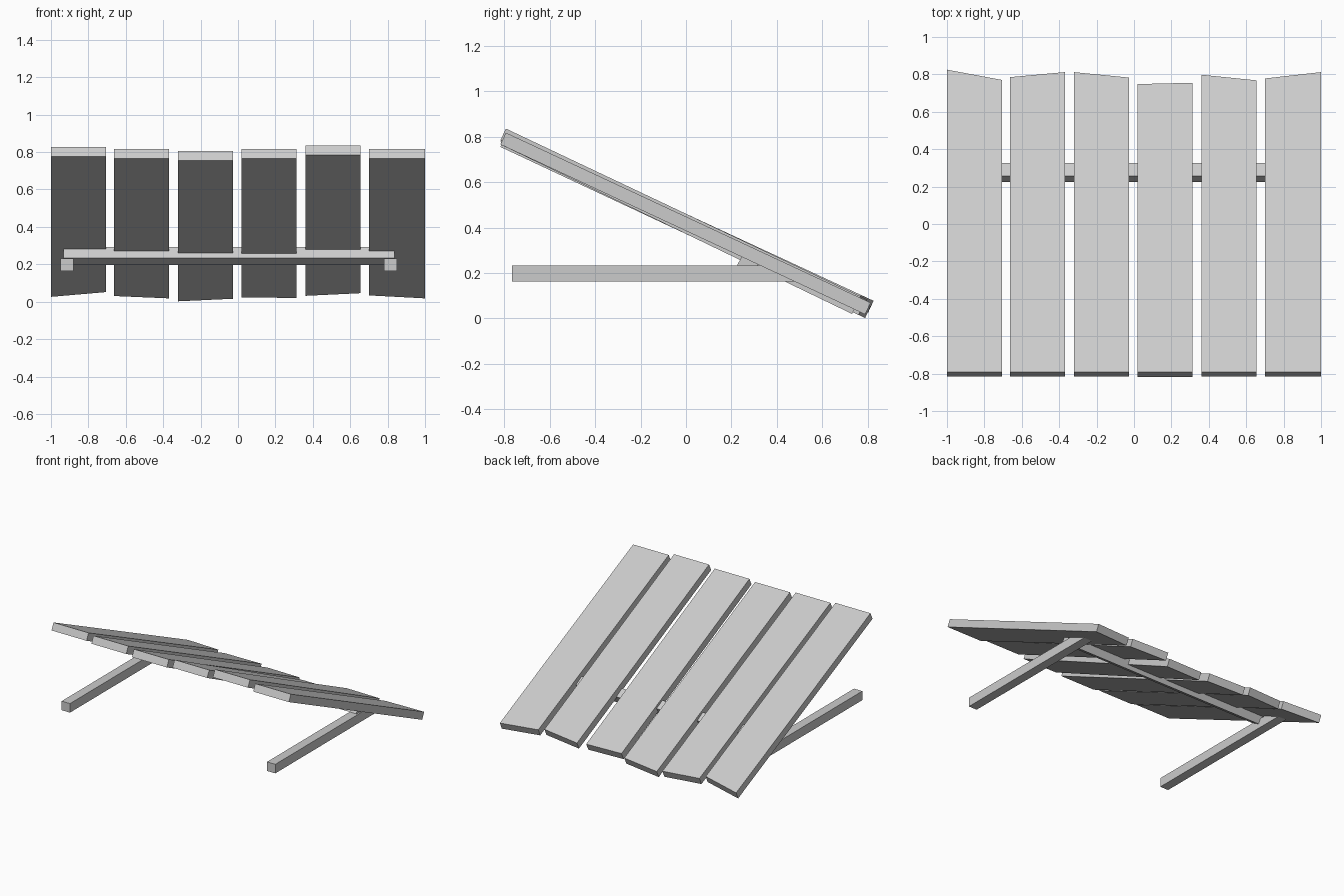
import bpy
import bmesh
from mathutils import Vector

cube = bpy.data.objects.get("Cube")
if cube:
    bpy.data.objects.remove(cube, do_unlink=True)

# One plain weathered grey
grey = bpy.data.materials.new("weathered_grey")
colour = (0.6, 0.6, 0.6, 1)
grey.diffuse_color = colour
grey.use_nodes = True
grey.node_tree.nodes["Principled BSDF"].inputs["Base Color"].default_value = colour


def prism(name, left, right):
    """Solid between two matching (y, z) outlines, each given as (x, outline)."""
    bm = bmesh.new()
    ends = [[bm.verts.new((x, y, z)) for y, z in outline] for x, outline in (left, right)]
    bm.faces.new(ends[0])
    bm.faces.new(ends[1])
    count = len(ends[0])
    for i in range(count):
        j = (i + 1) % count
        bm.faces.new((ends[0][i], ends[0][j], ends[1][j], ends[1][i]))
    bmesh.ops.recalc_face_normals(bm, faces=bm.faces)
    mesh = bpy.data.meshes.new(name)
    bm.to_mesh(mesh)
    bm.free()
    mesh.materials.append(grey)
    obj = bpy.data.objects.new(name, mesh)
    bpy.context.collection.objects.link(obj)
    return obj


# Sloping planks: x range, front top height, slope, back edge y at each side
FRONT_Y = -0.792
THICKNESS = 0.057
planks = [
    (-1.0, -0.705, 0.828, 0.464, 0.825, 0.77),
    (-0.663, -0.37, 0.817, 0.466, 0.785, 0.812),
    (-0.322, -0.028, 0.806, 0.469, 0.812, 0.783),
    (0.02, 0.312, 0.817, 0.482, 0.748, 0.755),
    (0.36, 0.655, 0.835, 0.473, 0.798, 0.768),
    (0.70, 1.0, 0.817, 0.466, 0.778, 0.812),
]


def plank_outline(top, slope, back_y):
    drop = Vector((slope, 1)).normalized() * THICKNESS
    front = Vector((FRONT_Y, top))
    back = Vector((back_y, top - slope * (back_y - FRONT_Y)))
    return [front, back, back - drop, front - drop]


for n, (x0, x1, top, slope, y0, y1) in enumerate(planks, 1):
    prism(f"plank_{n}", (x0, plank_outline(top, slope, y0)),
          (x1, plank_outline(top, slope, y1)))

# Level legs, cut at the back to lie within the planks
leg = [(-0.765, 0.163), (-0.765, 0.232), (0.46, 0.232), (0.6, 0.163)]
for name, x in (("right_leg", -0.95), ("left_leg", 0.78)):
    prism(name, (x, leg), (x + 0.07, leg))

# Tilted cross rail under the planks
rail = [(0.225, 0.235), (0.257, 0.293), (0.325, 0.255), (0.293, 0.197)]
prism("cross_rail", (-0.932, rail), (0.838, rail))
